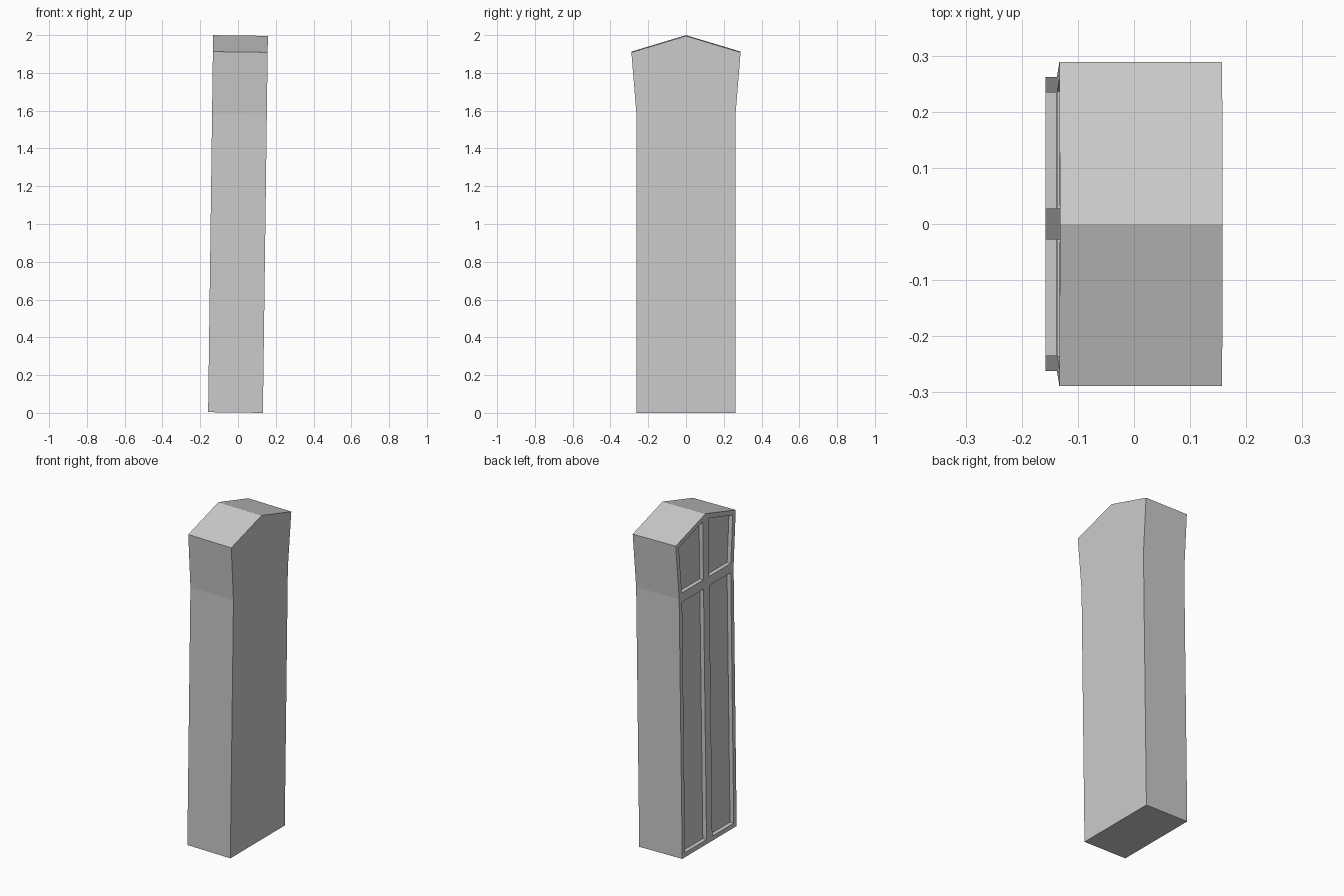
import bpy, bmesh
from mathutils import Matrix, Vector

if "Cube" in bpy.data.objects:
    bpy.data.objects.remove(bpy.data.objects["Cube"])

THICK, FRAME, RECESS, LEAN = 0.29, 0.028, 0.025, 0.0132

bm = bmesh.new()

# Window-side face: two columns by two rows, flared above the bend, pointed top
rows = [(0.262, 0.0, 0.0), (0.262, 1.577, 1.577), (0.289, 1.909, 1.996)]  # half width, edge z, centre z
grid = [[bm.verts.new((0, y, z)) for y, z in ((-w, ze), (0, zc), (w, ze))]
        for w, ze, zc in rows]
faces = [bm.faces.new((grid[r][c], grid[r + 1][c], grid[r + 1][c + 1], grid[r][c + 1]))
         for r in range(2) for c in range(2)]

# Thicken into a solid slab
ext = bmesh.ops.extrude_face_region(bm, geom=faces, use_keep_orig=True)
bmesh.ops.translate(bm, vec=(THICK, 0, 0),
                    verts=[g for g in ext["geom"] if isinstance(g, bmesh.types.BMVert)])
bmesh.ops.recalc_face_normals(bm, faces=bm.faces)

# Four framed recessed panels
panels = [f for f in bm.faces if f.normal.x < -0.9]
bmesh.ops.inset_individual(bm, faces=panels, thickness=FRAME, use_even_offset=True)
for f in panels:
    deep = bmesh.ops.extrude_discrete_faces(bm, faces=[f])["faces"]
    bmesh.ops.translate(bm, vec=(RECESS, 0, 0), verts=deep[0].verts)
bmesh.ops.recalc_face_normals(bm, faces=bm.faces)

# Slight lean, then centre and rest on the floor
bmesh.ops.rotate(bm, cent=(0, 0, 0), matrix=Matrix.Rotation(LEAN, 3, 'Y'), verts=bm.verts)
xs = [v.co.x for v in bm.verts]
zmin = min(v.co.z for v in bm.verts)
bmesh.ops.translate(bm, vec=Vector((-(min(xs) + max(xs)) / 2, 0, -zmin)), verts=bm.verts)

mesh = bpy.data.meshes.new("pointed_window")
bm.to_mesh(mesh)
bm.free()
bpy.context.collection.objects.link(bpy.data.objects.new("pointed_window", mesh))
